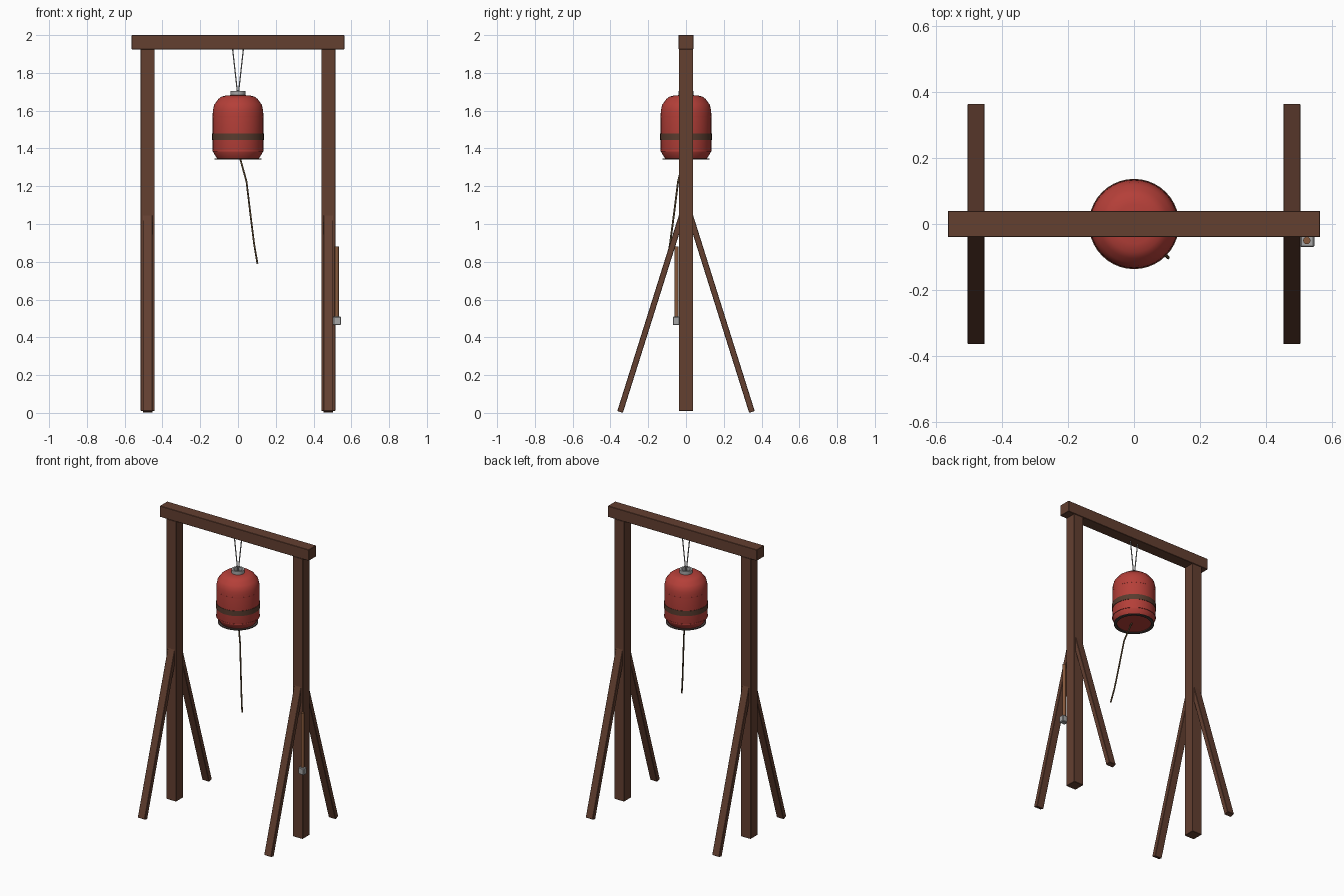
import bpy, bmesh, math
from mathutils import Vector

cube = bpy.data.objects.get("Cube")
if cube:
    bpy.data.objects.remove(cube)


def material(name, rgb, rough=0.7):
    m = bpy.data.materials.new(name)
    m.use_nodes = True
    m.diffuse_color = (*rgb, 1)
    node = next(n for n in m.node_tree.nodes if n.type == 'BSDF_PRINCIPLED')
    node.inputs["Base Color"].default_value = (*rgb, 1)
    node.inputs["Roughness"].default_value = rough
    return m


wood = material("dark wood", (0.125, 0.05, 0.03))
red = material("red paint", (0.46, 0.05, 0.04))
band = material("brown band", (0.10, 0.045, 0.028))
iron = material("dark iron", (0.07, 0.05, 0.045))
steel = material("grey metal", (0.38, 0.38, 0.38))
rope = material("rope", (0.12, 0.075, 0.035))
handle_wood = material("handle wood", (0.24, 0.10, 0.045))


def make(name, bm, mat, smooth=False):
    bmesh.ops.recalc_face_normals(bm, faces=bm.faces)
    mesh = bpy.data.meshes.new(name)
    bm.to_mesh(mesh)
    bm.free()
    ob = bpy.data.objects.new(name, mesh)
    bpy.context.collection.objects.link(ob)
    mesh.materials.append(mat)
    if smooth:
        bpy.ops.object.select_all(action='DESELECT')
        ob.select_set(True)
        bpy.context.view_layer.objects.active = ob
        bpy.ops.object.shade_smooth_by_angle(angle=math.radians(30))
    return ob


def box(name, lo, hi, mat, bevel=0.002):
    """Box between two corners with softened edges."""
    lo, hi = Vector(lo), Vector(hi)
    bm = bmesh.new()
    bmesh.ops.create_cube(bm, size=1)
    for v in bm.verts:
        v.co = (lo + hi) / 2 + v.co * (hi - lo)
    bmesh.ops.bevel(bm, geom=bm.edges[:], offset=bevel, segments=1, affect='EDGES')
    return make(name, bm, mat)


def lathe(name, profile, mat, closed=False, steps=40):
    """Revolve (radius, z) points around the vertical axis."""
    bm = bmesh.new()
    verts = [bm.verts.new((r, 0, z)) for r, z in profile]
    pairs = list(zip(verts, verts[1:] + verts[:1]))
    edges = [bm.edges.new(p) for p in (pairs if closed else pairs[:-1])]
    bmesh.ops.spin(bm, geom=verts + edges, axis=(0, 0, 1), cent=(0, 0, 0),
                   angle=math.tau, steps=steps)
    bmesh.ops.remove_doubles(bm, verts=bm.verts, dist=0.0001)
    return make(name, bm, mat, smooth=True)


def cord(name, points, radius, mat):
    """Thin round cord through a list of points."""
    curve = bpy.data.curves.new(name, 'CURVE')
    curve.dimensions = '3D'
    curve.bevel_depth = radius
    curve.bevel_resolution = 1
    curve.use_fill_caps = True
    spline = curve.splines.new('POLY')
    spline.points.add(len(points) - 1)
    for p, co in zip(spline.points, points):
        p.co = (*co, 1)
    curve.materials.append(mat)
    ob = bpy.data.objects.new(name, curve)
    bpy.context.collection.objects.link(ob)
    return ob


# Frame: top beam, two posts, four sloping braces
box("top_beam", (-0.563, -0.04, 1.925), (0.563, 0.04, 2.0), wood)
for side, sx in (("left", 1), ("right", -1)):
    cx = 0.478 * sx
    box(side + "_post", (cx - 0.037, -0.038, 0.01), (cx + 0.037, 0.038, 1.925), wood)
    for end, sy in (("front", -1), ("back", 1)):
        foot = Vector((cx, 0.349 * sy, 0.005))
        top = Vector((cx, 0.018 * sy, 1.057))
        brace = box(f"{side}_{end}_brace", (-0.026, -0.0155, 0),
                    (0.026, 0.0155, (top - foot).length), wood)
        brace.location = foot
        brace.rotation_euler.x = -math.atan2(top.y - foot.y, top.z - foot.z)

# Hanging bell drum with closed ends
lathe("bell_body", [(0, 1.347), (0.11, 1.347), (0.118, 1.358), (0.130, 1.378),
                    (0.134, 1.392), (0.134, 1.585), (0.132, 1.605),
                    (0.126, 1.632), (0.118, 1.642), (0.104, 1.662),
                    (0.086, 1.675), (0.06, 1.681), (0, 1.683)], red)


def ring(name, inner, outer, low, high, mat):
    return lathe(name, [(inner, low), (outer, low), (outer, high), (inner, high)],
                 mat, closed=True)


ring("bell_band", 0.13, 0.1365, 1.445, 1.48, band)
ring("bell_lower_bead", 0.13, 0.1355, 1.385, 1.391, red)
ring("bell_upper_bead", 0.125, 0.1345, 1.565, 1.571, red)
ring("bell_bottom_rim", 0.106, 0.125, 1.342, 1.348, iron)
ring("bell_top_collar", 0.027, 0.04, 1.675, 1.705, steel)

# Suspension cords and pull rope
for side, sx in (("left", 1), ("right", -1)):
    cord(side + "_hanging_cord", [(0.029 * sx, 0, 1.93), (0.001 * sx, 0, 1.68)],
         0.0035, steel)
cord("pull_rope", [(0.008, -0.004, 1.36), (0.02, -0.02, 1.315), (0.045, -0.042, 1.225),
                   (0.066, -0.064, 1.05), (0.086, -0.085, 0.89), (0.103, -0.102, 0.79)],
     0.005, rope)

# Mallet stored against the left post
bm = bmesh.new()
bmesh.ops.create_cone(bm, cap_ends=True, segments=16, radius1=0.011, radius2=0.011, depth=0.385)
handle = make("mallet_handle", bm, handle_wood, smooth=True)
handle.location = (0.523, -0.05, 0.6875)
box("mallet_head", (0.503, -0.07, 0.465), (0.546, -0.034, 0.51), steel, 0.004)
